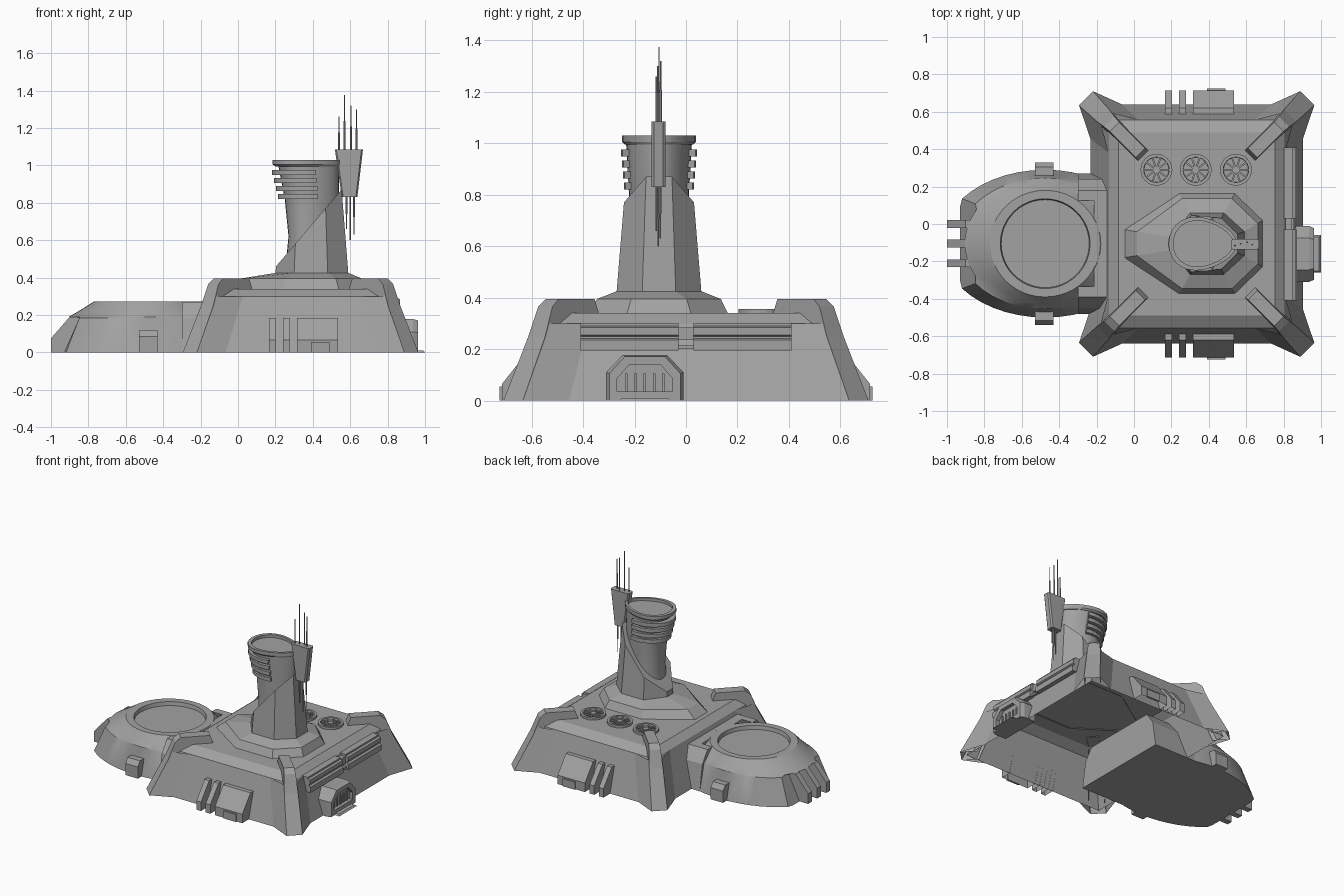
import bpy, bmesh
from math import cos, sin, pi, radians
from mathutils import Vector, Matrix

cube = bpy.data.objects.get("Cube")
if cube:
    bpy.data.objects.remove(cube, do_unlink=True)

grey = bpy.data.materials.new("concrete_grey")
grey.use_nodes = True
tone = (0.36, 0.36, 0.36, 1)
grey.diffuse_color = tone
grey.node_tree.nodes["Principled BSDF"].inputs["Base Color"].default_value = tone

CX = 0.335   # middle of the main block
TY = -0.105  # middle line of tower and landing dome


def finish(name, bm, smooth=False):
    bmesh.ops.recalc_face_normals(bm, faces=bm.faces)
    me = bpy.data.meshes.new(name)
    bm.to_mesh(me)
    bm.free()
    ob = bpy.data.objects.new(name, me)
    bpy.context.collection.objects.link(ob)
    me.materials.append(grey)
    if smooth:
        bpy.ops.object.select_all(action='DESELECT')
        ob.select_set(True)
        bpy.context.view_layer.objects.active = ob
        bpy.ops.object.shade_smooth_by_angle(angle=radians(25))
    return ob


def loft(name, rings, bottom=True, top=True, closed=False, smooth=False, skip=()):
    """Skin equal-length rings; skip leaves out strips that lie inside a wall or on the ground."""
    bm = bmesh.new()
    vs = [[bm.verts.new(p) for p in r] for r in rings]
    pairs = list(zip(vs, vs[1:])) + ([(vs[-1], vs[0])] if closed else [])
    for a, b in pairs:
        for i in range(len(a)):
            j = (i + 1) % len(a)
            if i not in skip:
                bm.faces.new((a[i], a[j], b[j], b[i]))
    if bottom and not closed:
        bm.faces.new(vs[0])
    if top and not closed:
        bm.faces.new(vs[-1])
    return finish(name, bm, smooth)


def rect(cx, cy, hx, hy, z):
    return [(cx + sx * hx, cy + sy * hy, z) for sx, sy in ((-1, -1), (1, -1), (1, 1), (-1, 1))]


def box(name, lo, hi):
    c, h = [(a + b) / 2 for a, b in zip(lo, hi)], [(b - a) / 2 for a, b in zip(lo, hi)]
    return loft(name, [rect(c[0], c[1], h[0], h[1], z) for z in (lo[2], hi[2])])


def ellipse(cx, cy, rx, ry, z, n=32):
    return [(cx + rx * cos(2 * pi * i / n), cy + ry * sin(2 * pi * i / n), z) for i in range(n)]


def prism_x(name, profile, x0, x1, skip=()):
    return loft(name, [[(x, y, z) for y, z in profile] for x in (x0, x1)], skip=skip)


# Main block: battered walls, bevelled roof edge, hollow underneath
loft("main_block", [rect(CX, 0, 0.568, 0.64, 0), rect(CX, 0, 0.47, 0.555, 0.3),
                    rect(CX, 0, 0.418, 0.49, 0.34)], bottom=False)

# Diagonal corner buttresses; profile is (distance along diagonal, height, half width)
buttress = [(0.632, 0, 0.053), (0.54, 0.25, 0.046), (0.507, 0.365, 0.039), (0.48, 0.395, 0.035),
            (0.34, 0.395, 0.035), (0.325, 0.335, 0.039), (0.42, 0.33, 0.039), (0.48, 0.25, 0.046),
            (0.55, 0, 0.053)]
for sx in (-1, 1):
    for sy in (-1, 1):
        side = f"{'front' if sy < 0 else 'back'}_{'left' if sx > 0 else 'right'}"
        sides = []
        for s in (-1, 1):
            sides.append([(CX + sx * (d - 0.04 + s * w * 0.71), sy * (d + 0.04 - s * w * 0.71), z)
                          for d, z, w in buttress])
        loft(f"{side}_buttress", sides, skip=(5, 6, 7, 8))
        # walls bow outward to meet the buttress on both sides
        for name, patch in (("side", ((0.568, 0.455, 0), (0.629, 0.635, 0), (0.51, 0.53, 0.3), (0.47, 0.38, 0.3))),
                            ("end", ((0.40, 0.64, 0), (0.554, 0.71, 0), (0.45, 0.59, 0.3), (0.31, 0.555, 0.3)))):
            bm = bmesh.new()
            f = bm.faces.new([bm.verts.new((CX + sx * dx, sy * y, z)) for dx, y, z in patch])
            finish(f"{side}_{name}_flare", bm)

# Low skirt under the tower
skirt = [(-0.055, -0.03), (-0.055, -0.18), (0.24, -0.375), (0.54, -0.375),
         (0.69, -0.23), (0.69, 0.02), (0.54, 0.165), (0.24, 0.165)]
upper = [(0.2, -0.07), (0.2, -0.14), (0.3, -0.27), (0.48, -0.27),
         (0.59, -0.17), (0.59, -0.04), (0.48, 0.06), (0.3, 0.06)]
middle = [(a[0] * 0.72 + b[0] * 0.28, a[1] * 0.72 + b[1] * 0.28) for a, b in zip(skirt, upper)]
loft("tower_skirt", [[(x, y, z) for x, y in ring]
                     for ring, z in ((skirt, 0.335), (middle, 0.395), (upper, 0.425))], bottom=False)

# Tower wedge: tapered shaft cut off by a slanting plane
wedge = loft("tower_wedge", [[(x, y, 0.42) for x, y in upper],
                             [(0.40 + (x - 0.40) * 0.8, TY + (y - TY) * 0.76, 0.9) for x, y in upper]])
bm = bmesh.new()
bm.from_mesh(wedge.data)
cut = bmesh.ops.bisect_plane(bm, geom=bm.verts[:] + bm.edges[:] + bm.faces[:],
                             plane_co=(0.25, 0, 0.515), plane_no=(-0.76, 0, 0.65), clear_outer=True)
bmesh.ops.holes_fill(bm, edges=[e for e in cut["geom_cut"] if isinstance(e, bmesh.types.BMEdge)])
bm.to_mesh(wedge.data)
bm.free()


def tower_ring(x0, x1, ry, z, n=28):
    """Egg outline, narrower toward the antenna side."""
    c, r = (x0 + x1) / 2, (x1 - x0) / 2
    return [(c + r * cos(t), TY + ry * sin(t) * (1 - 0.22 * cos(t)), z)
            for t in (2 * pi * i / n for i in range(n))]


# Tower neck and crown with sunken roof
loft("tower_neck", [tower_ring(0.25, 0.53, 0.115, 0.42), tower_ring(0.27, 0.52, 0.11, 0.62),
                    tower_ring(0.25, 0.54, 0.115, 0.82), tower_ring(0.215, 0.54, 0.125, 1.0)], smooth=True)
loft("tower_crown", [tower_ring(0.20, 0.545, 0.13, 0.995), tower_ring(0.185, 0.55, 0.14, 1.005),
                     tower_ring(0.185, 0.55, 0.14, 1.03), tower_ring(0.21, 0.53, 0.12, 1.03),
                     tower_ring(0.21, 0.53, 0.12, 1.01)], smooth=True)

# Ribs wrapped around the outer side of the neck
for k in range(4):
    z, x0 = 0.82 + 0.043 * k, 0.215 - 0.011 * k
    sections = []
    for i in range(17):
        t = radians(74 + 212 * i / 16)
        c, r = (x0 + 0.55) / 2, (0.55 - x0) / 2
        out = Vector((c + r * cos(t), TY + (0.136 + 0.004 * k) * sin(t)))
        mid = Vector((c, TY))
        inn = mid + (out - mid) * 0.75
        sections.append([(*inn, z), (*out, z), (*out, z + 0.027), (*inn, z + 0.027)])
    loft(f"neck_rib_{k + 1}", sections)

# Antenna plate and masts
sides = []
for y, inset in ((-0.135, 0.008), (-0.125, 0), (-0.09, 0), (-0.08, 0.008)):
    sides.append([(0.555 + inset, y, 0.83), (0.638 - inset, y, 0.83),
                  (0.668 - inset, y, 1.085), (0.518 + inset, y, 1.085)])
loft("antenna_plate", sides)
masts = [(0.54, -0.115, 1.07, 1.26), (0.57, -0.105, 1.07, 1.375), (0.605, -0.098, 1.07, 1.32),
         (0.633, -0.11, 1.07, 1.3), (0.58, -0.115, 0.84, 0.66), (0.6, -0.108, 0.84, 0.6), (0.62, -0.1, 0.84, 0.63)]
for k, (x, y, z0, z1) in enumerate(masts):
    m = z0 + (z1 - z0) * 0.55
    loft(f"antenna_mast_{k + 1}", [ellipse(x, y, r, r, z, 6)
                                   for r, z in ((0.005, z0), (0.005, m), (0.003, m), (0.003, z1))])

# Landing dome with visor edge, front notch and sunken pad
DX, N = -0.475, 48


def dome_ring(rx, ry, z, limit, notch):
    ring = []
    for x, y, zz in ellipse(DX, TY, rx, ry, z, N):
        low = notch if abs(y - TY) < 0.2 else limit
        ring.append((min(max(x, low), -0.12), y, zz))
    return ring


loft("landing_dome", [dome_ring(0.56, 0.395, 0, -0.94, -0.93), dome_ring(0.47, 0.35, 0.185, -0.90, -0.84),
                      dome_ring(0.43, 0.35, 0.19, -0.905, -0.905), dome_ring(0.37, 0.32, 0.225, -0.9, -0.9),
                      ellipse(DX, TY, 0.295, 0.285, 0.272, N), ellipse(DX, TY, 0.24, 0.24, 0.272, N),
                      ellipse(DX, TY, 0.235, 0.235, 0.245, N)], smooth=True)

# Passage joining the dome to the main block, with shoulders beside the pad
prism_x("passage", [(-0.48, 0), (-0.45, 0.185), (-0.39, 0.27), (0.18, 0.27), (0.24, 0.185), (0.27, 0)],
        -0.215, 0.04)
for s, side in ((-1, "front"), (1, "back")):
    prism_x(f"{side}_passage_shoulder", [(TY + s * d, z) for d, z in
            ((0.23, 0), (0.23, 0.27), (0.285, 0.27), (0.345, 0.185), (0.375, 0))], -0.30, -0.215, skip=(0,))

# Fins in the dome notch
for k in range(3):
    y = TY + (k - 1) * 0.105
    loft(f"dome_fin_{k + 1}", [[(-1.0, yy, 0), (-1.0, yy, 0.075), (-0.9, yy, 0.19), (-0.80, yy, 0.19), (-0.80, yy, 0)]
                               for yy in (y - 0.021, y + 0.021)])

# Small lockers either side of the dome, service rooms and fins either side of the block
for s, side in ((-1, "front"), (1, "back")):
    prism_x(f"{side}_dome_locker", [(TY + s * d, z) for d, z in
                                    ((0.3, 0), (0.435, 0), (0.435, 0.085), (0.41, 0.12), (0.3, 0.12))], -0.53, -0.43)
    room = [(s * d, z) for d, z in ((0.638, 0), (0.715, 0), (0.715, 0.065), (0.62, 0.185), (0.588, 0.185))]
    prism_x(f"{side}_service_room", room, 0.315, 0.535, skip=(0, 4))
    for k, x in enumerate((0.165, 0.24)):
        prism_x(f"{side}_wall_fin_{k + 1}", room, x, x + 0.037, skip=(0, 4))
    y0, y1 = sorted((s * 0.71, s * 0.724))
    box(f"{side}_service_hatch", (0.39, y0, 0), (0.49, y1, 0.055))

# Roof fans: raised rim, hub and spokes
for k, x in enumerate((0.12, 0.33, 0.545)):
    y = 0.29
    loft(f"fan_{k + 1}_rim", [ellipse(x, y, r, r, z, 24) for r, z in
                              ((0.085, 0.335), (0.085, 0.357), (0.068, 0.357), (0.066, 0.335))], closed=True)
    loft(f"fan_{k + 1}_hub", [ellipse(x, y, 0.02, 0.02, z, 12) for z in (0.335, 0.355)])
    bm = bmesh.new()
    for i in range(10):
        bmesh.ops.create_cube(bm, size=1, matrix=Matrix.Translation((x, y, 0.344)) @ Matrix.Rotation(i * pi / 5, 4, 'Z')
                              @ Matrix.Translation((0.042, 0, 0)) @ Matrix.Diagonal((0.056, 0.009, 0.012, 1)))
    finish(f"fan_{k + 1}_blades", bm)

# Ribbed equipment racks on the left wall
rack = [(0.832, 0.195), (0.872, 0.195), (0.872, 0.235), (0.858, 0.242), (0.858, 0.25), (0.866, 0.256),
        (0.866, 0.285), (0.85, 0.29), (0.85, 0.302), (0.79, 0.302)]
for name, y0, y1 in (("front_rack", -0.41, -0.03), ("back_rack", 0.03, 0.41)):
    loft(name, [[(x, y, z) for x, z in rack] for y in (y0, y1)])
box("rack_pipe_lower", (0.82, -0.04, 0.2), (0.855, 0.04, 0.215))
box("rack_pipe_upper", (0.8, -0.04, 0.235), (0.845, 0.04, 0.285))

# Entrance on the left wall: arched frame, recessed grille door, threshold
arch = [(-0.15, 0), (-0.15, 0.11), (-0.085, 0.178), (0.085, 0.178), (0.15, 0.11), (0.15, 0)]
MY = -0.16


def arch_ring(x, f, g, base=0):
    return [(x, MY + y * f, max(z * g, base)) for y, z in arch]


loft("entrance_frame", [arch_ring(0.845, 1, 1), arch_ring(0.935, 1, 1), arch_ring(0.962, 0.92, 0.96),
                        arch_ring(0.962, 0.72, 0.78, 0.035), arch_ring(0.935, 0.72, 0.78, 0.035)], bottom=False)
for k in range(5):
    y = MY + (k - 2) * 0.036
    box(f"door_bar_{k + 1}", (0.93, y - 0.005, 0.035), (0.942, y + 0.005, 0.105))
loft("threshold", [rect(0.965, MY, 0.035, 0.1, 0), rect(0.96, MY, 0.03, 0.09, 0.01)])
